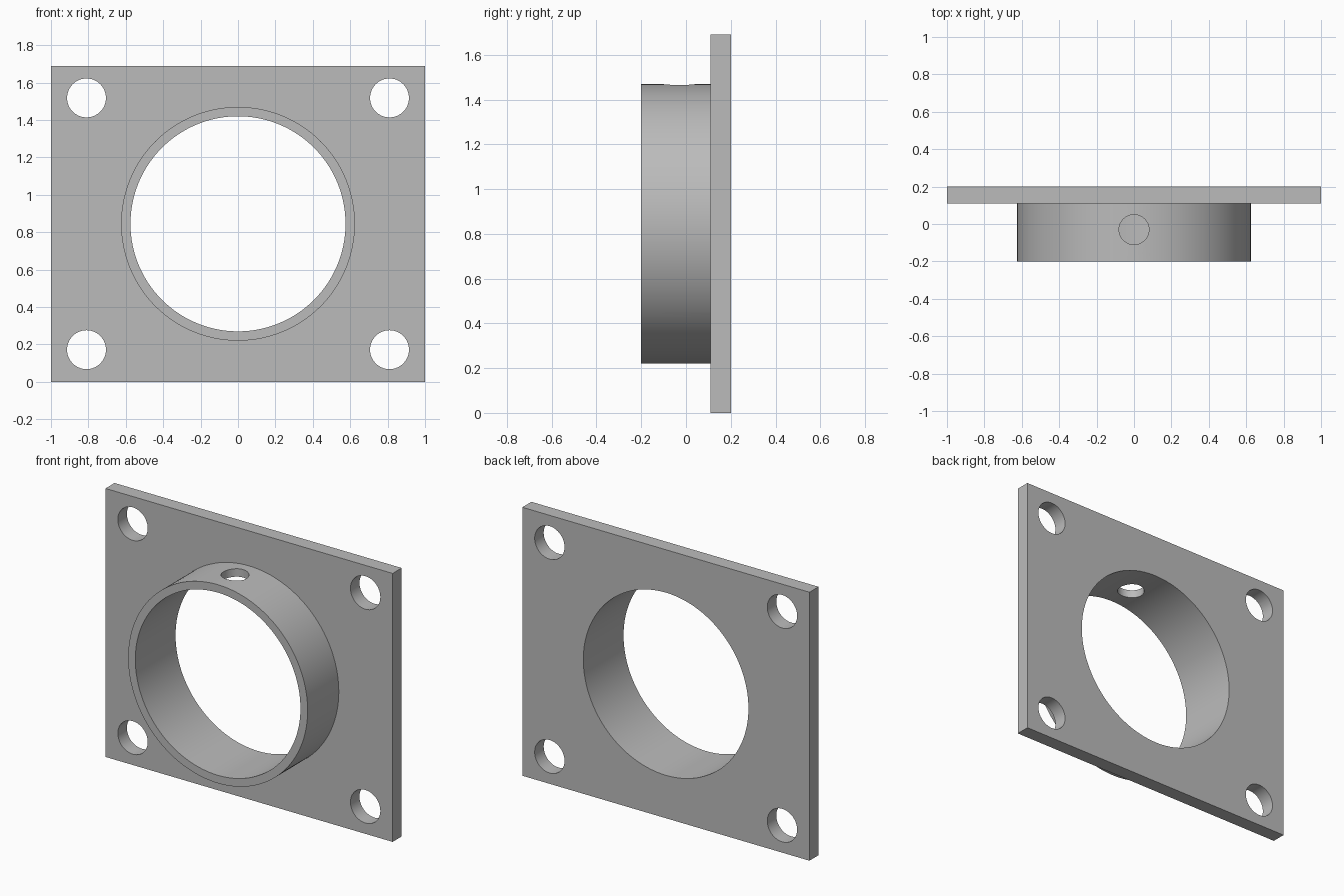
import bpy
import math

if "Cube" in bpy.data.objects:
    bpy.data.objects.remove(bpy.data.objects["Cube"])

WIDTH, HEIGHT = 2.0, 1.69
FRONT, PLATE_FRONT, BACK = -0.2, 0.11, 0.2
MID = HEIGHT / 2

grey = bpy.data.materials.new("plain grey")
grey.use_nodes = True
colour = (0.5, 0.5, 0.5, 1)
grey.diffuse_color = colour
grey.node_tree.nodes["Principled BSDF"].inputs["Base Color"].default_value = colour


def cylinder(name, radius, start, end, x=0, z=MID, sides=128):
    """Cylinder along y from start to end."""
    bpy.ops.mesh.primitive_cylinder_add(
        vertices=sides, radius=radius, depth=end - start,
        location=(x, (start + end) / 2, z), rotation=(math.pi / 2, 0, 0))
    obj = bpy.context.object
    obj.name = name
    return obj


def combine(target, tool, operation):
    """Apply a boolean, then discard the tool."""
    mod = target.modifiers.new(operation.lower(), "BOOLEAN")
    mod.operation, mod.object, mod.solver = operation, tool, "EXACT"
    bpy.context.view_layer.objects.active = target
    bpy.ops.object.modifier_apply(modifier=mod.name)
    bpy.data.objects.remove(tool)


# Rectangular mounting plate
bpy.ops.mesh.primitive_cube_add(size=1, location=(0, (PLATE_FRONT + BACK) / 2, MID))
flange = bpy.context.object
flange.name = "mounting_flange"
flange.scale = (WIDTH, BACK - PLATE_FRONT, HEIGHT)
bpy.ops.object.transform_apply(location=True, rotation=False, scale=True)
flange.data.materials.append(grey)

# Round collar and its through bore
combine(flange, cylinder("collar", 0.625, FRONT, 0.15), "UNION")
combine(flange, cylinder("bore", 0.575, -0.5, 0.5), "DIFFERENCE")

# Corner bolt holes
for x in (-0.81, 0.81):
    for dz in (-0.673, 0.673):
        combine(flange, cylinder("bolt_hole", 0.104, 0, 0.5, x, MID + dz, 64), "DIFFERENCE")

# Set screw hole through the top of the collar
bpy.ops.mesh.primitive_cylinder_add(vertices=64, radius=0.08, depth=0.4,
                                    location=(0, -0.03, 1.45))
combine(flange, bpy.context.object, "DIFFERENCE")

# One material throughout, with crisp edges on smooth round walls
flange.data.materials.clear()
flange.data.materials.append(grey)
for face in flange.data.polygons:
    face.material_index = 0
bpy.ops.object.select_all(action="DESELECT")
flange.select_set(True)
bpy.context.view_layer.objects.active = flange
bpy.ops.object.shade_smooth_by_angle(angle=math.radians(30))
